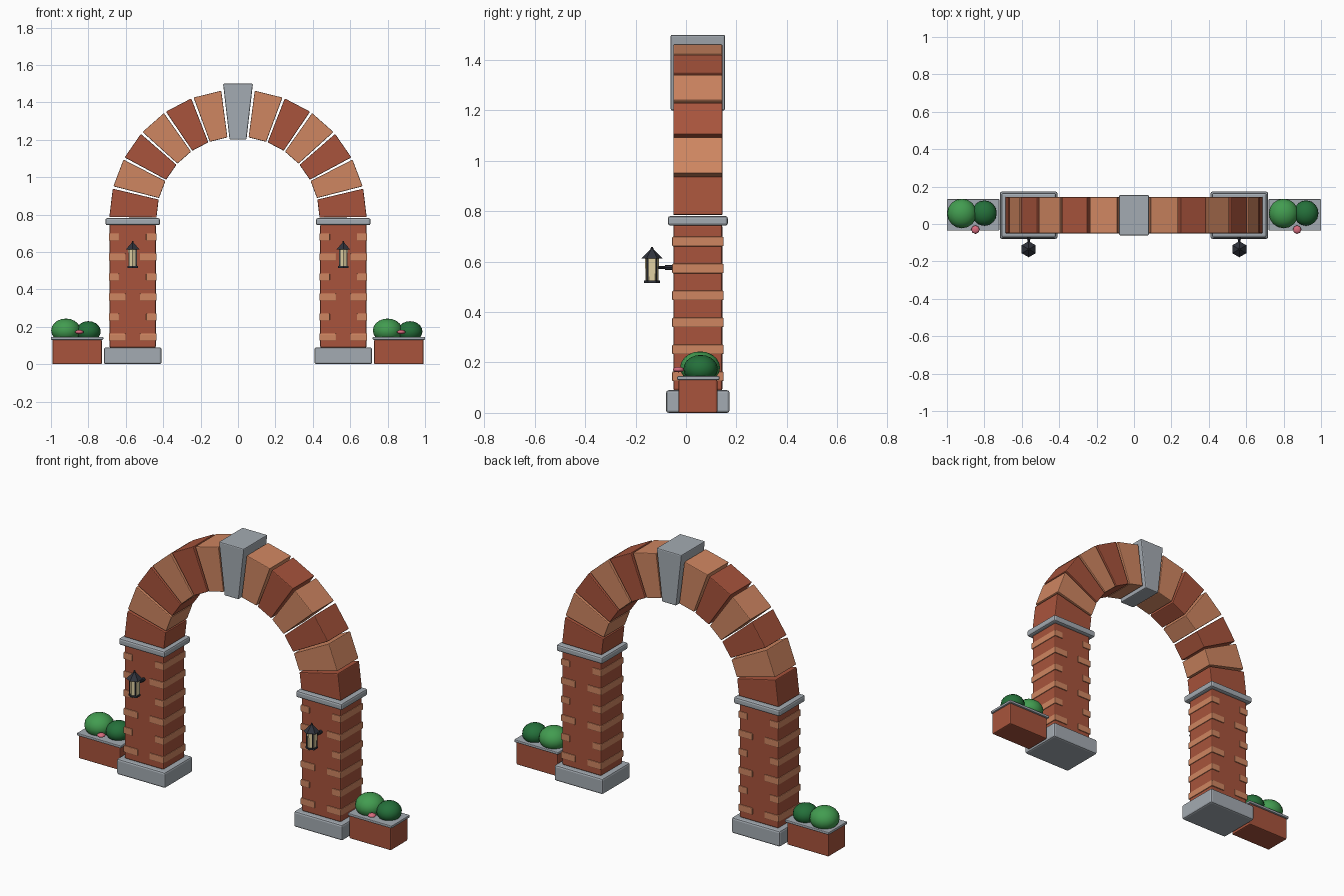
import bpy, bmesh, math
from mathutils import Vector

if "Cube" in bpy.data.objects:
    bpy.data.objects.remove(bpy.data.objects["Cube"])

YC = 0.047  # depth centre of the masonry


def material(name, r, g, b):
    lin = [((c / 255 + 0.055) / 1.055) ** 2.4 for c in (r, g, b)]
    m = bpy.data.materials.new(name)
    m.diffuse_color = (*lin, 1)
    m.use_nodes = True
    m.node_tree.nodes["Principled BSDF"].inputs["Base Color"].default_value = m.diffuse_color
    return m


DARK = material("dark_brick", 168, 84, 60)
LIGHT = material("light_brick", 207, 134, 97)
STONE = material("grey_stone", 164, 171, 178)
LEAF = material("light_leaf", 66, 156, 80)
LEAF2 = material("dark_leaf", 36, 112, 58)
METAL = material("dark_metal", 48, 51, 60)
GLASS = material("lamp_glass", 228, 212, 165)
PINK = material("pink_flower", 216, 108, 126)


def add(name, bm, mat, bevel=0, smooth=False):
    """Turn a bmesh into an object, with optional bevelled edges."""
    bmesh.ops.recalc_face_normals(bm, faces=bm.faces[:])
    if bevel:
        bmesh.ops.bevel(bm, geom=bm.edges[:], offset=bevel, segments=2,
                        profile=0.5, affect='EDGES', clamp_overlap=True)
    for f in bm.faces:
        f.smooth = smooth
    me = bpy.data.meshes.new(name)
    bm.to_mesh(me)
    bm.free()
    me.materials.append(mat)
    ob = bpy.data.objects.new(name, me)
    bpy.context.collection.objects.link(ob)
    return ob


def box(name, centre, size, mat, bevel=0.006):
    bm = bmesh.new()
    bmesh.ops.create_cube(bm, size=1)
    for v in bm.verts:
        v.co = Vector(c + s * k for c, s, k in zip(centre, size, v.co))
    return add(name, bm, mat, bevel)


def wedge(name, pts, y0, y1, mat, bevel):
    """Extrude an x-z outline through the depth."""
    bm = bmesh.new()
    a = [bm.verts.new((x, y0, z)) for x, z in pts]
    b = [bm.verts.new((x, y1, z)) for x, z in pts]
    bm.faces.new(a)
    bm.faces.new(b[::-1])
    n = len(pts)
    for i in range(n):
        bm.faces.new((a[i], b[i], b[(i + 1) % n], a[(i + 1) % n]))
    return add(name, bm, mat, bevel)


def cone(name, centre, r1, r2, depth, sides, mat, turn=0.0, axis='Z'):
    bm = bmesh.new()
    bmesh.ops.create_cone(bm, cap_ends=True, segments=sides, radius1=r1, radius2=r2, depth=depth)
    ob = add(name, bm, mat)
    ob.location = centre
    ob.rotation_euler = (math.pi / 2, 0, 0) if axis == 'Y' else (0, 0, turn)
    return ob


def ball(name, centre, radii, mat, u=16, v=10):
    bm = bmesh.new()
    bmesh.ops.create_uvsphere(bm, u_segments=u, v_segments=v, radius=1)
    for p in bm.verts:
        p.co = Vector(c + r * k for c, r, k in zip(centre, radii, p.co))
    return add(name, bm, mat, smooth=True)


for side, tag in ((-1, "left"), (1, "right")):
    x = side * 0.563
    # pier with plinth and capital
    box(tag + "_plinth", (x, YC, 0.045), (0.308, 0.252, 0.09), STONE, 0.010)
    box(tag + "_pier", (x, YC, 0.418), (0.248, 0.194, 0.66), DARK, 0.008)
    box(tag + "_capital", (x, YC, 0.762), (0.292, 0.238, 0.038), STONE, 0.010)
    # alternating long and short corner bricks, running through the depth
    for i in range(6):
        w = 0.09 if i % 2 == 0 else 0.056
        for e in (-1, 1):
            box(f"{tag}_corner_brick", (x + e * (0.128 - w / 2), YC, 0.145 + i * 0.107),
                (w, 0.204, 0.038), LIGHT, 0.004)
    # wall lantern
    ly = -0.135
    cone(tag + "_lantern_arm", (x, -0.083, 0.577), 0.006, 0.006, 0.075, 8, METAL, axis='Y')
    cone(tag + "_lantern_mount", (x, -0.066, 0.577), 0.010, 0.010, 0.034, 8, METAL, axis='Y')
    cone(tag + "_lantern_base", (x, ly, 0.520), 0.032, 0.032, 0.009, 6, METAL)
    cone(tag + "_lantern_glass", (x, ly, 0.568), 0.025, 0.028, 0.09, 6, GLASS)
    cone(tag + "_lantern_roof", (x, ly, 0.630), 0.043, 0.008, 0.036, 6, METAL)
    cone(tag + "_lantern_finial", (x, ly, 0.652), 0.007, 0.004, 0.014, 6, METAL)
    for k in range(4):
        a = math.pi / 4 + k * math.pi / 2
        box(tag + "_lantern_post", (x + 0.026 * math.cos(a), ly + 0.026 * math.sin(a), 0.568),
            (0.005, 0.005, 0.09), METAL, 0)
    # planter, shrubs and flower (same layout on both sides)
    px = side * 0.86
    box(tag + "_planter", (px, YC, 0.066), (0.264, 0.154, 0.132), DARK, 0.006)
    box(tag + "_planter_rim", (px, YC + 0.002, 0.138), (0.28, 0.168, 0.015), STONE, 0.004)
    ball(tag + "_large_shrub", (px - 0.06, 0.056, 0.180), (0.079, 0.079, 0.064), LEAF)
    ball(tag + "_small_shrub", (px + 0.06, 0.058, 0.175), (0.066, 0.068, 0.055), LEAF2)
    ball(tag + "_flower", (px + 0.012, -0.030, 0.172), (0.023, 0.023, 0.011), PINK, 8, 6)

# arch ring of wedge bricks; the middle slot is the keystone
ZC, R0, R1, N = 0.78, 0.436, 0.688, 13
step, gap = math.pi / N, math.radians(0.55)
for i in range(N):
    if i == N // 2:
        continue
    a, b = i * step + gap, (i + 1) * step - gap
    pts = [(r * math.cos(t), ZC + r * math.sin(t)) for r, t in ((R0, a), (R1, a), (R1, b), (R0, b))]
    wedge("arch_brick", pts, YC - 0.097, YC + 0.097, DARK if min(i, N - 1 - i) % 2 == 0 else LIGHT, 0.004)
wedge("keystone", [(-0.045, 1.2), (0.045, 1.2), (0.08, 1.5), (-0.08, 1.5)],
      YC - 0.108, YC + 0.108, STONE, 0.006)
